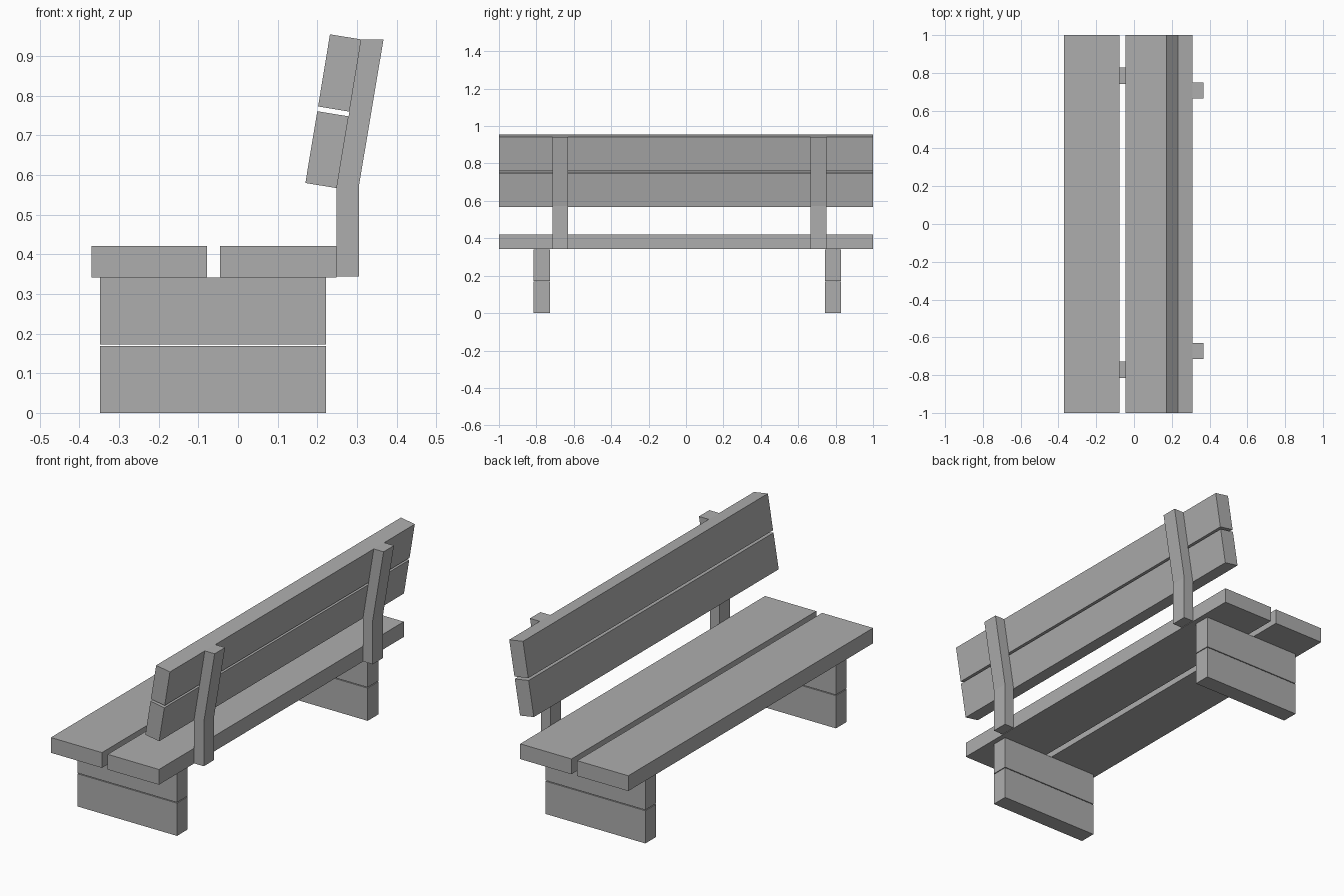
import bpy, bmesh

if "Cube" in bpy.data.objects:
    bpy.data.objects.remove(bpy.data.objects["Cube"])

grey = bpy.data.materials.new("grey")
grey.diffuse_color = (0.42, 0.42, 0.42, 1)
grey.use_nodes = True
grey.node_tree.nodes["Principled BSDF"].inputs["Base Color"].default_value = grey.diffuse_color


def extrude_y(name, profile, y0, y1):
    """Extrude an x-z outline along y."""
    bm = bmesh.new()
    face = bm.faces.new([bm.verts.new((x, y0, z)) for x, z in profile])
    ext = bmesh.ops.extrude_face_region(bm, geom=[face])
    moved = [v for v in ext["geom"] if isinstance(v, bmesh.types.BMVert)]
    bmesh.ops.translate(bm, verts=moved, vec=(0, y1 - y0, 0))
    bmesh.ops.recalc_face_normals(bm, faces=bm.faces)
    mesh = bpy.data.meshes.new(name)
    bm.to_mesh(mesh)
    bm.free()
    mesh.materials.append(grey)
    obj = bpy.data.objects.new(name, mesh)
    bpy.context.collection.objects.link(obj)
    return obj


def rect(x0, x1, z0, z1):
    return [(x0, z0), (x1, z0), (x1, z1), (x0, z1)]


# seat planks
extrude_y("seat_plank_front", rect(-0.37, -0.078, 0.342, 0.421), -1, 1)
extrude_y("seat_plank_rear", rect(-0.045, 0.248, 0.342, 0.421), -1, 1)

# leaning backrest planks
extrude_y("back_plank_lower",
          [(0.17, 0.58), (0.249, 0.567), (0.279, 0.748), (0.20, 0.761)], -1, 1)
extrude_y("back_plank_upper",
          [(0.202, 0.773), (0.281, 0.760), (0.311, 0.942), (0.232, 0.955)], -1, 1)

# legs made of two stacked boards
for side, y0, y1 in (("left", -0.815, -0.728), ("right", 0.742, 0.829)):
    extrude_y("leg_lower_" + side, rect(-0.348, 0.222, 0.0, 0.169), y0, y1)
    extrude_y("leg_upper_" + side, rect(-0.348, 0.222, 0.173, 0.341), y0, y1)

# bent posts carrying the backrest
post = [(0.249, 0.344), (0.305, 0.344), (0.305, 0.572),
        (0.367, 0.942), (0.311, 0.942), (0.249, 0.567)]
for side, y0, y1 in (("left", -0.715, -0.63), ("right", 0.665, 0.75)):
    extrude_y("back_post_" + side, post, y0, y1)
